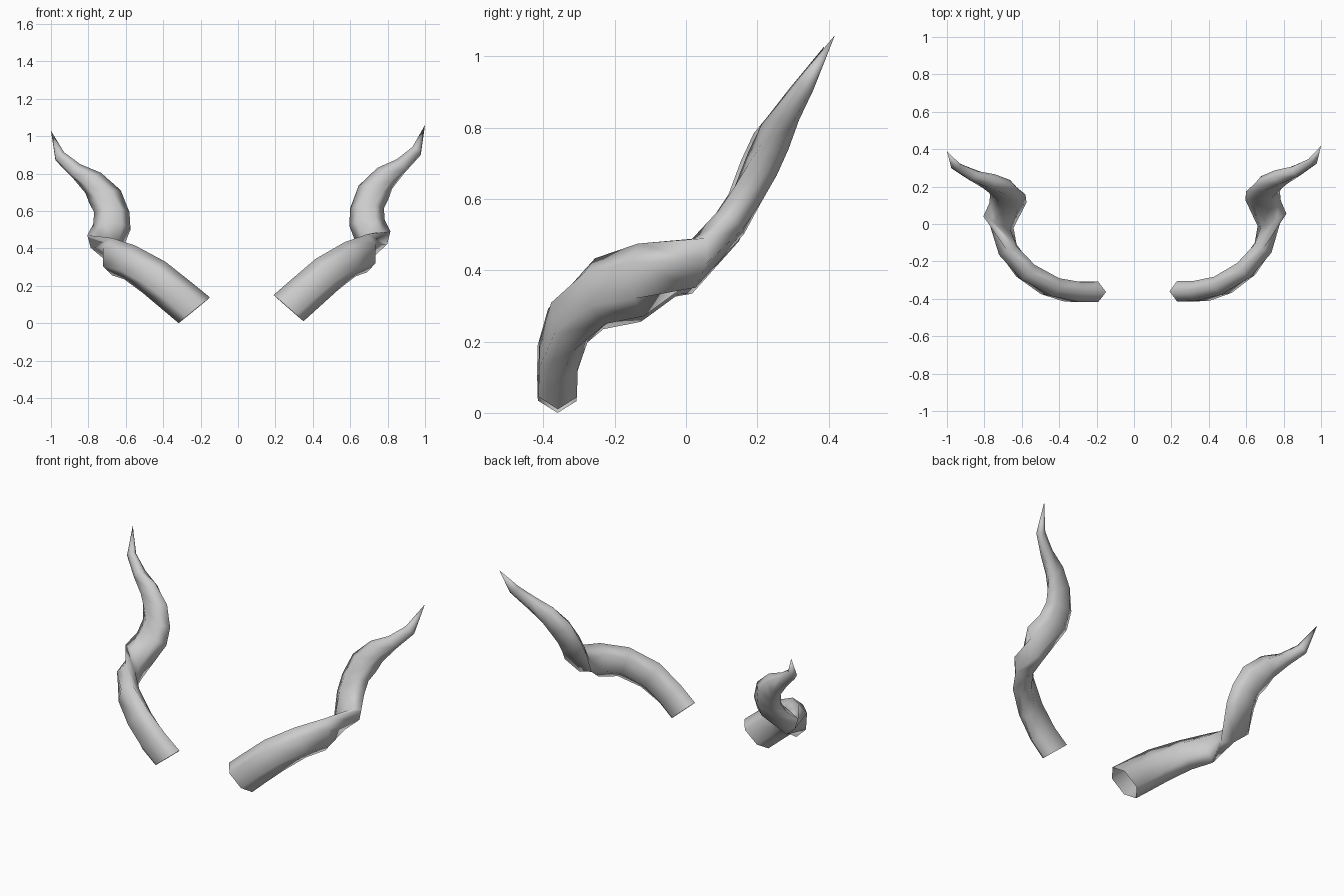
import bpy, bmesh
from math import sin, cos, tau
from mathutils import Vector

if "Cube" in bpy.data.objects:
    bpy.data.objects.remove(bpy.data.objects["Cube"])

SIDES = 6
# ring centre, wide half axis, thin half width
RINGS = [
    ((.27, -.36, .08), (-.08, 0, .07), .063),
    ((.36, -.358, .16), (-.075, 0, .073), .062),
    ((.475, -.325, .26), (-.058, -.01, .085), .06),
    ((.60, -.24, .342), (-.028, -.015, .092), .06),
    ((.69, -.127, .373), (0, -.008, .102), .058),
    ((.738, .022, .42), (.077, .033, .07), .052),
    ((.69, .127, .535), (.095, -.002, .015), .05),
    ((.69, .175, .615), (.09, 0, 0), .05),
    ((.725, .215, .70), (.08, 0, -.035), .05),
    ((.785, .25, .775), (.04, 0, -.055), .046),
    ((.87, .285, .84), (.02, .01, -.037), .035),
    ((.955, .335, .92), (.022, .01, -.022), .024),
]
TIP = (1, .418, 1.06)


def left_side(p):
    # mirrored horn leans very slightly differently
    return Vector((-(1 - (1 - p.x) * 1.05), p.y - .028 * p.z, p.z * .98 - .01))


def make_horn(name, place, flip):
    bm = bmesh.new()
    path = [Vector(r[0]) for r in RINGS] + [Vector(TIP)]
    loops = []
    prev_thin = None
    for i, (c, wide, b) in enumerate(RINGS):
        tangent = path[i + 1] - path[max(i - 1, 0)]
        wide = Vector(wide)
        thin = tangent.cross(wide).normalized() * b
        loops.append([bm.verts.new(place(path[i] + wide * cos(tau * k / SIDES)
                                         + thin * sin(tau * k / SIDES)))
                      for k in range(SIDES)])
    tip = bm.verts.new(place(path[-1]))
    # tube walls, left open at the base
    for a, b in zip(loops, loops[1:]):
        for k in range(SIDES):
            n = (k + 1) % SIDES
            bm.faces.new((a[k], a[n], b[n], b[k]))
    # pointed end
    for k in range(SIDES):
        bm.faces.new((loops[-1][k], loops[-1][(k + 1) % SIDES], tip))
    if flip:
        bmesh.ops.reverse_faces(bm, faces=bm.faces[:])
    for f in bm.faces:
        f.smooth = True
    mesh = bpy.data.meshes.new(name)
    bm.to_mesh(mesh)
    bm.free()
    obj = bpy.data.objects.new(name, mesh)
    bpy.context.collection.objects.link(obj)


# the pair of horns
make_horn("right_horn", lambda p: p, False)
make_horn("left_horn", left_side, True)
